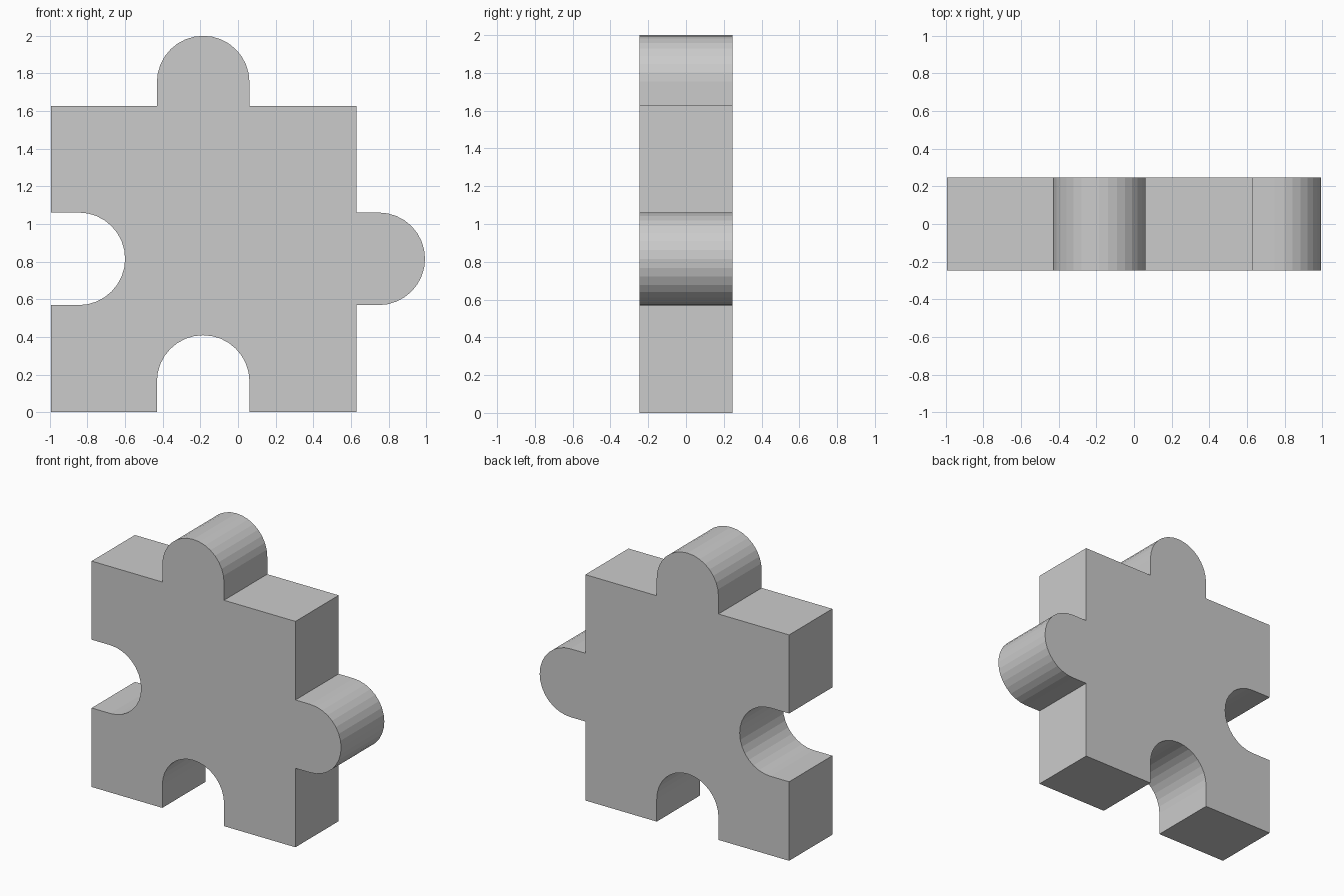
import bpy, bmesh
from math import sin, cos, radians

if "Cube" in bpy.data.objects:
    bpy.data.objects.remove(bpy.data.objects["Cube"])

LEFT, RIGHT, TOP = -0.994, 0.63, 1.627   # square body
CX, CZ = -0.185, 0.815                   # centre lines of tabs and notches
R, HALF_DEPTH, SEGMENTS = 0.246, 0.246, 16


def arc(cx, cz, start, end):
    """Half circle from start to end angle, in the front plane."""
    angles = [radians(start + (end - start) * i / SEGMENTS) for i in range(SEGMENTS + 1)]
    return [(cx + R * cos(a), cz + R * sin(a)) for a in angles]


# Outline, counter-clockwise seen from the front
outline = (
    # bottom side with notch
    [(LEFT, 0), (CX - R, 0)] + arc(CX, 0.163, 180, 0) + [(CX + R, 0), (RIGHT, 0)]
    # right side with tab
    + [(RIGHT, CZ - R)] + arc(0.748, CZ, -90, 90) + [(RIGHT, CZ + R), (RIGHT, TOP)]
    # top side with tab
    + [(CX + R, TOP)] + arc(CX, 2 - R, 0, 180) + [(CX - R, TOP), (LEFT, TOP)]
    # left side with notch
    + [(LEFT, CZ + R)] + arc(-0.846, CZ, 90, -90) + [(LEFT, CZ - R)]
)

# Extrude the outline through the thickness
bm = bmesh.new()
face = bm.faces.new([bm.verts.new((x, -HALF_DEPTH, z)) for x, z in outline])
result = bmesh.ops.extrude_face_region(bm, geom=[face], use_keep_orig=True)
moved = [v for v in result["geom"] if isinstance(v, bmesh.types.BMVert)]
bmesh.ops.translate(bm, verts=moved, vec=(0, 2 * HALF_DEPTH, 0))
bmesh.ops.recalc_face_normals(bm, faces=bm.faces)

mesh = bpy.data.meshes.new("puzzle_piece")
bm.to_mesh(mesh)
bm.free()
piece = bpy.data.objects.new("puzzle_piece", mesh)
bpy.context.collection.objects.link(piece)
